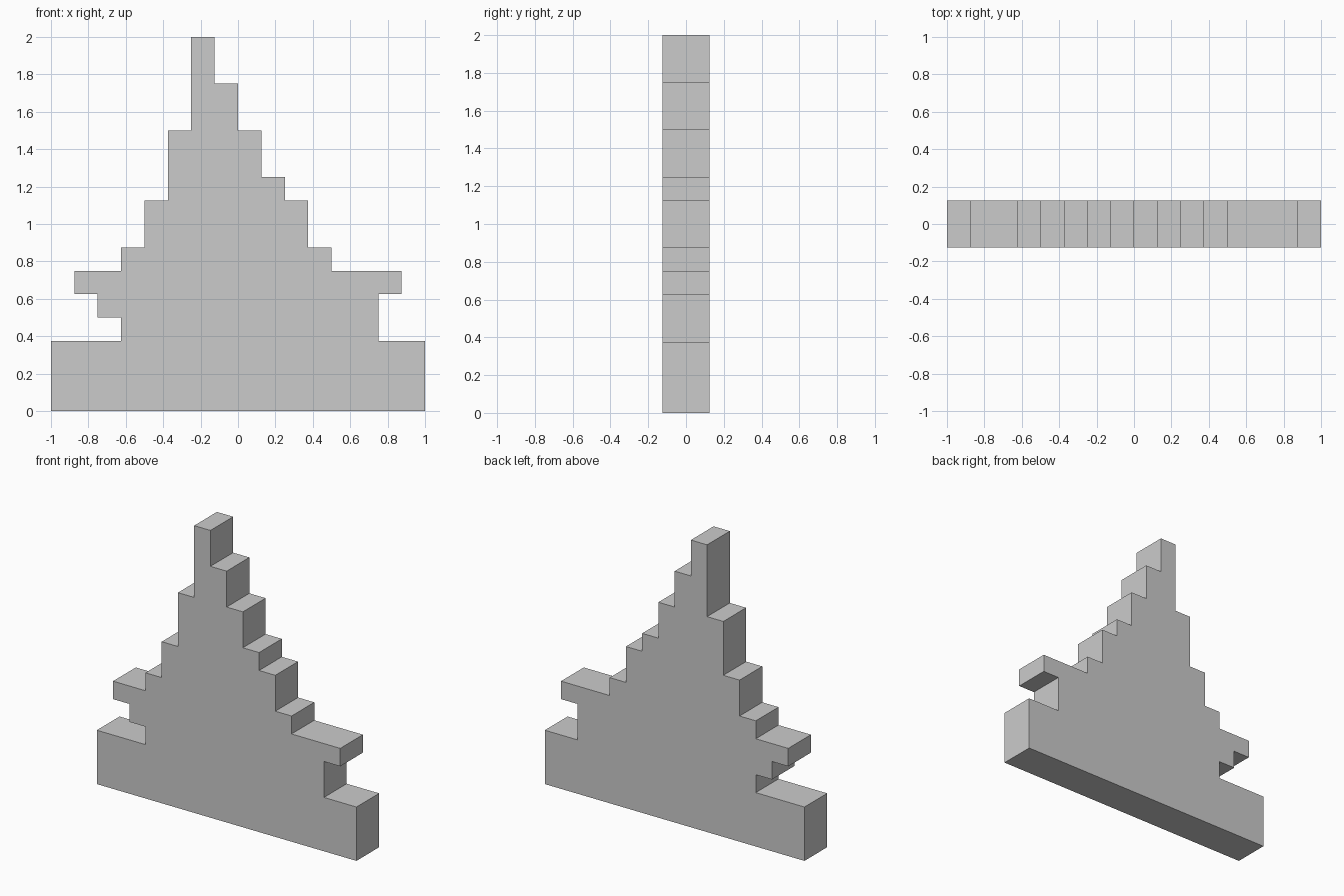
import bpy, bmesh

if "Cube" in bpy.data.objects:
    bpy.data.objects.remove(bpy.data.objects["Cube"])

U = 0.125       # grid step of the stepped outline
HALF_DEPTH = U  # slab is two steps thick

# Stepped outline as (x, z) in grid steps, counter-clockwise seen from the front
right_side = [(8, 0), (8, 3), (6, 3), (6, 5), (7, 5), (7, 6), (4, 6), (4, 7),
              (3, 7), (3, 9), (2, 9), (2, 10), (1, 10), (1, 12), (0, 12),
              (0, 14), (-1, 14), (-1, 16)]
left_side = [(-2, 16), (-2, 12), (-3, 12), (-3, 9), (-4, 9), (-4, 7), (-5, 7),
             (-5, 6), (-7, 6), (-7, 5), (-6, 5), (-6, 4), (-5, 4), (-5, 3),
             (-8, 3), (-8, 0)]


def extrude_profile(name, points):
    """Solid slab from an x-z outline, extruded front to back."""
    bm = bmesh.new()
    face = bm.faces.new([bm.verts.new((x * U, -HALF_DEPTH, z * U)) for x, z in points])
    result = bmesh.ops.extrude_face_region(bm, geom=[face], use_keep_orig=True)
    verts = [g for g in result["geom"] if isinstance(g, bmesh.types.BMVert)]
    bmesh.ops.translate(bm, verts=verts, vec=(0, 2 * HALF_DEPTH, 0))
    bmesh.ops.recalc_face_normals(bm, faces=bm.faces)
    mesh = bpy.data.meshes.new(name)
    bm.to_mesh(mesh)
    bm.free()
    obj = bpy.data.objects.new(name, mesh)
    bpy.context.collection.objects.link(obj)
    return obj


# Stepped tree-shaped slab
extrude_profile("stepped_slab", right_side + left_side)
